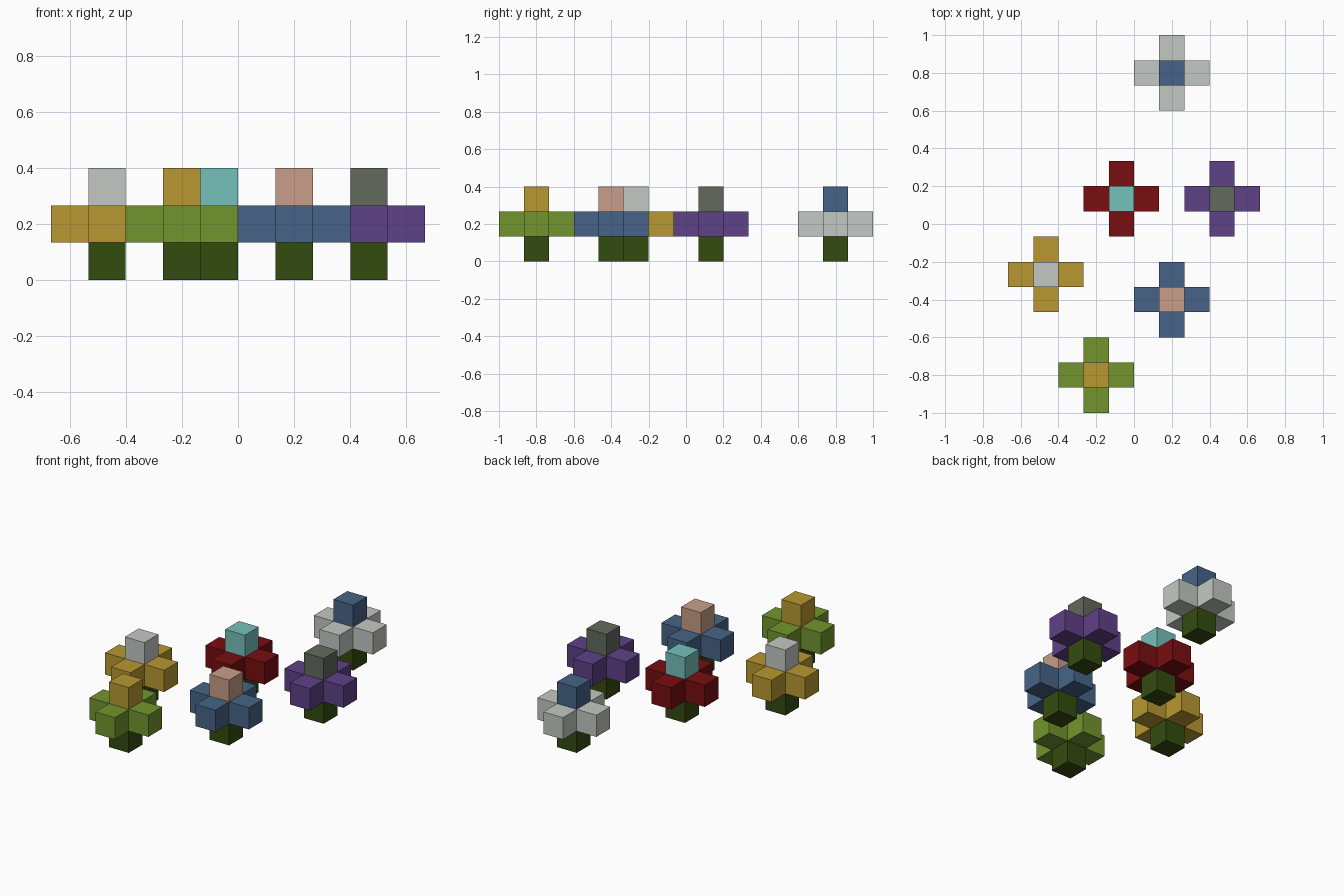
import bpy, bmesh
from mathutils import Matrix

if "Cube" in bpy.data.objects:
    bpy.data.objects.remove(bpy.data.objects["Cube"])

S = 2 / 15  # edge of one block


def material(name, rgb):
    """Flat material from 0-255 sRGB values."""
    def lin(c):
        c /= 255
        return c / 12.92 if c <= 0.04045 else ((c + 0.055) / 1.055) ** 2.4
    m = bpy.data.materials.new(name)
    m.diffuse_color = (*[lin(c) for c in rgb], 1)
    m.use_nodes = True
    m.node_tree.nodes["Principled BSDF"].inputs["Base Color"].default_value = m.diffuse_color
    return m


MATS = {n: material(n, c) for n, c in {
    "dark green": (52, 75, 15), "white": (196, 201, 195),
    "gold": (184, 152, 50), "leaf green": (115, 149, 45),
    "blue": (70, 100, 135), "purple": (95, 65, 135),
    "red": (120, 14, 16), "teal": (118, 193, 187),
    "salmon": (200, 158, 136), "grey": (98, 106, 92)}.items()}


def block(name, x, y, level, mat, open_sides, arms=False):
    """Block on a given level, open where it joins its neighbours;
    arms pushes the four sides out into a plus shape."""
    bm = bmesh.new()
    bmesh.ops.create_cube(bm, size=S)
    bm.normal_update()
    joins = [f for f in bm.faces if round(f.normal.z) in open_sides]
    sides = [f for f in bm.faces if abs(f.normal.z) < 0.5]
    if arms:
        tips = bmesh.ops.extrude_discrete_faces(bm, faces=sides)["faces"]
        for f in tips:
            f.normal_update()
            bmesh.ops.translate(bm, verts=f.verts, vec=f.normal * S)
    bmesh.ops.delete(bm, geom=joins, context='FACES')
    bmesh.ops.transform(bm, verts=bm.verts,
                        matrix=Matrix.Translation((x, y, (level + 0.5) * S)))
    me = bpy.data.meshes.new(name)
    bm.to_mesh(me)
    bm.free()
    me.materials.append(MATS[mat])
    bpy.context.collection.objects.link(bpy.data.objects.new(name, me))


# Flowers: centre in block units, petal colour, bud colour
FLOWERS = [(1.5, 6, "white", "blue"), (-0.5, 1, "red", "teal"),
           (3.5, 1, "purple", "grey"), (-3.5, -2, "gold", "white"),
           (1.5, -3, "blue", "salmon"), (-1.5, -6, "leaf green", "gold")]

for i, (cx, cy, petal, bud) in enumerate(FLOWERS, 1):
    x, y = cx * S, cy * S
    block(f"stem_{i}", x, y, 0, "dark green", (1,))
    block(f"petals_{i}", x, y, 1, petal, (1, -1), arms=True)
    block(f"bud_{i}", x, y, 2, bud, (-1,))
